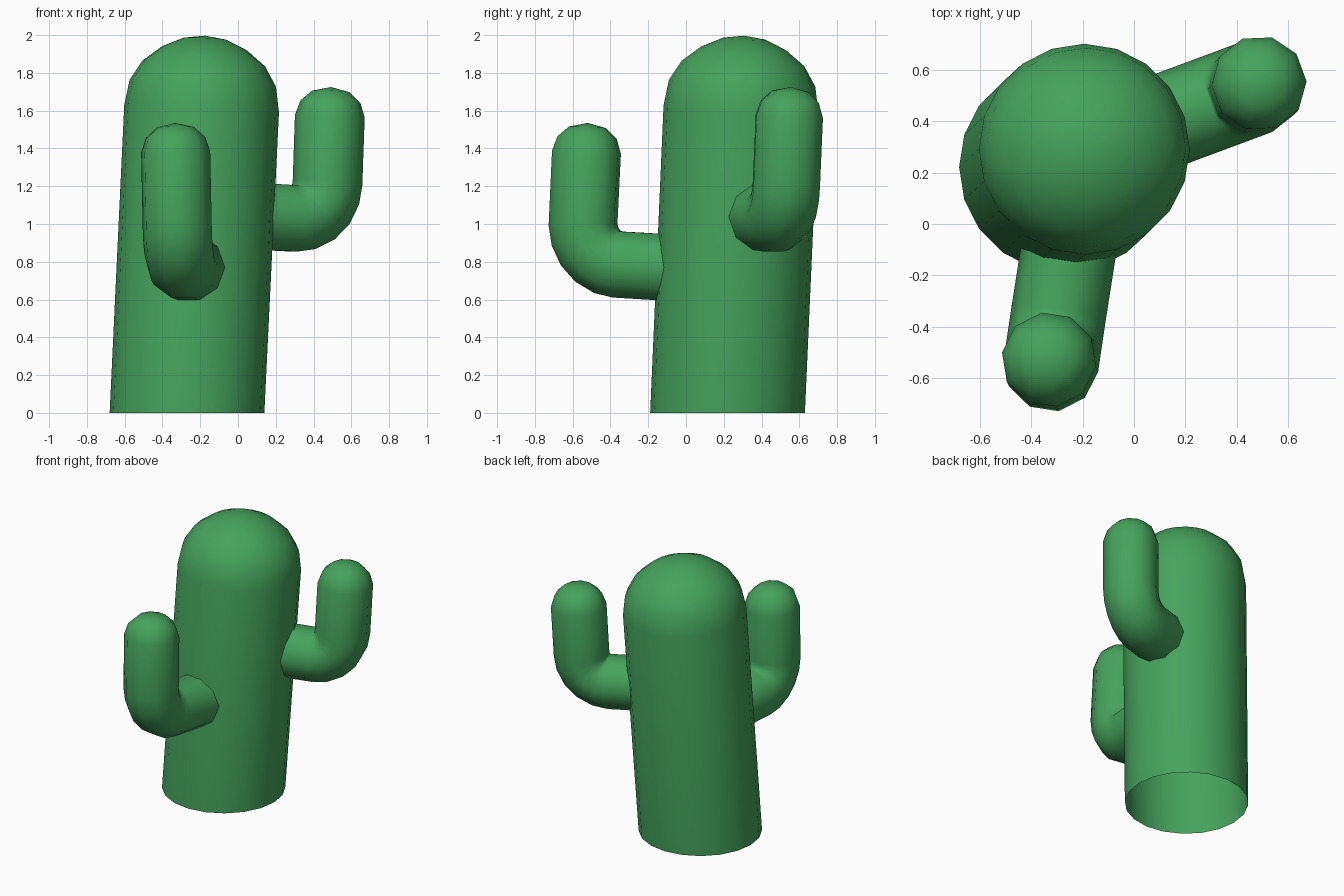
import bpy, bmesh, math
from mathutils import Vector

if "Cube" in bpy.data.objects:
    bpy.data.objects.remove(bpy.data.objects["Cube"])

green = bpy.data.materials.new("cactus green")
green.diffuse_color = (0.06, 0.365, 0.108, 1)
green.use_nodes = True
green.node_tree.nodes["Principled BSDF"].inputs["Base Color"].default_value = green.diffuse_color


def tube(name, path, sides, ref, flat_base=False):
    """Sweep circles along (point, radius) pairs, closing to a tip at the end."""
    bm = bmesh.new()
    pts = [p for p, r in path]
    rings = []
    for i, (p, r) in enumerate(path[:-1]):
        a = (p - pts[i - 1]).normalized() if i else Vector()
        t = (a + (pts[i + 1] - p).normalized()).normalized()
        u = (ref - t * ref.dot(t)).normalized()
        v = t.cross(u)
        ring = []
        for k in range(sides):
            ang = 2 * math.pi * k / sides
            co = p + (u * math.cos(ang) + v * math.sin(ang)) * r
            if flat_base and i == 0:
                co.z = 0
            ring.append(bm.verts.new(co))
        rings.append(ring)
    for a, b in zip(rings, rings[1:]):
        for k in range(sides):
            n = (k + 1) % sides
            bm.faces.new((a[k], a[n], b[n], b[k]))
    tip = bm.verts.new(pts[-1])
    for k in range(sides):
        bm.faces.new((rings[-1][k], rings[-1][(k + 1) % sides], tip))
    for f in bm.faces:
        f.smooth = True
    me = bpy.data.meshes.new(name)
    bm.to_mesh(me)
    bm.free()
    me.materials.append(green)
    ob = bpy.data.objects.new(name, me)
    bpy.context.collection.objects.link(ob)


def arm(name, start, p0, corner, p1, shoulder, top):
    """Level stub, quarter bend, upright length and rounded tip."""
    start, p0, corner, p1, shoulder, top = map(
        Vector, (start, p0, corner, p1, shoulder, top))
    r = 0.185
    path = [(start, r)]
    c = p0 + p1 - corner
    for i in range(6):
        a = math.pi / 2 * i / 5
        path.append((c + (corner - p1) * math.cos(a) + (corner - p0) * math.sin(a), r))
    for f, s in ((0, 1), (0.5, 0.86), (0.85, 0.54), (1, 0)):
        path.append((shoulder.lerp(top, f), r * s))
    side = (corner - start).cross(Vector((0, 0, 1))).normalized()
    tube(name, path, 10, side)


# Leaning trunk, open underneath, with a domed top
base, lean = Vector((-0.27, 0.22, 0)), Vector((0.048, 0.044, 1))
profile = [(0, 0.41), (1.61, 0.41), (1.745, 0.388), (1.85, 0.325),
           (1.93, 0.225), (1.98, 0.115), (1.997, 0)]
tube("trunk", [(base + lean * z, r) for z, r in profile], 20,
     Vector((1, 0, 0)), flat_base=True)

# Two bent arms
arm("front_arm", (-0.243, -0.03, 0.766), (-0.294, -0.355, 0.785),
    (-0.322, -0.545, 0.795), (-0.322, -0.545, 1.0),
    (-0.33, -0.527, 1.38), (-0.332, -0.52, 1.535))
arm("side_arm", (0.08, 0.385, 1.042), (0.29, 0.463, 1.03),
    (0.472, 0.53, 1.02), (0.474, 0.532, 1.22),
    (0.486, 0.547, 1.57), (0.492, 0.554, 1.725))
